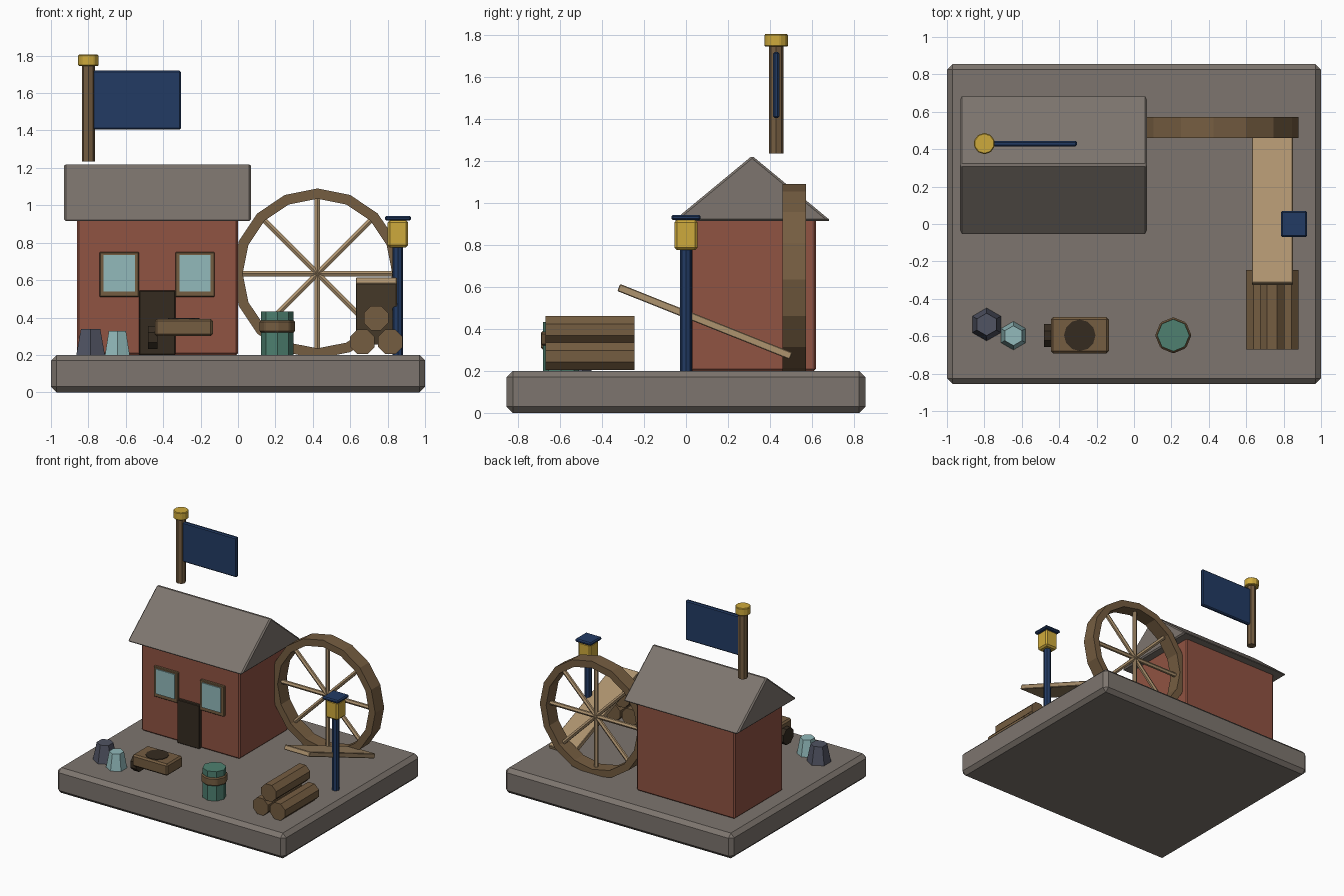
import bpy, bmesh, math
from mathutils import Vector, Matrix

if "Cube" in bpy.data.objects:
    bpy.data.objects.remove(bpy.data.objects["Cube"])


def material(name, rgb):
    lin = [((c / 255 + 0.055) / 1.055) ** 2.4 for c in rgb]
    m = bpy.data.materials.new(name)
    m.diffuse_color = (*lin, 1)
    m.use_nodes = True
    m.node_tree.nodes["Principled BSDF"].inputs["Base Color"].default_value = m.diffuse_color
    return m


STONE = material("warm_grey_stone", (125, 117, 110))
BRICK = material("brick_red", (144, 83, 66))
WOOD = material("brown_wood", (117, 93, 65))
TAN = material("tan_wood", (174, 147, 111))
DARK = material("dark_wood", (53, 43, 32))
NAVY = material("navy", (34, 59, 100))
GOLD = material("gold", (206, 170, 60))
GLASS = material("pale_glass", (146, 186, 187))
TEAL = material("teal_green", (78, 128, 112))
ROCK = material("blue_grey_rock", (80, 83, 98))


def finish(name, bm, mat, bevel=0.0):
    bmesh.ops.recalc_face_normals(bm, faces=bm.faces)
    me = bpy.data.meshes.new(name)
    bm.to_mesh(me)
    bm.free()
    me.materials.append(mat)
    ob = bpy.data.objects.new(name, me)
    bpy.context.collection.objects.link(ob)
    if bevel:
        mod = ob.modifiers.new("edge_bevel", "BEVEL")
        mod.width, mod.segments = bevel, 1
    return ob


def box(name, x, y, z, mat, bevel=0.0):
    """Box from (min, max) pairs."""
    bm = bmesh.new()
    bmesh.ops.create_cube(bm, size=1)
    for v in bm.verts:
        v.co = Vector([(a + b) / 2 + c * (b - a) for c, (a, b) in zip(v.co, (x, y, z))])
    return finish(name, bm, mat, bevel)


def rod(name, a, b, r, mat, sides=8, r2=None, turn=0.0, bevel=0.0):
    """Faceted cylinder or frustum from a to b."""
    a, b = Vector(a), Vector(b)
    rot = Vector((0, 0, 1)).rotation_difference(b - a).to_matrix().to_4x4()
    bm = bmesh.new()
    bmesh.ops.create_cone(bm, cap_ends=True, segments=sides, radius1=r,
                          radius2=r if r2 is None else r2, depth=(b - a).length,
                          matrix=Matrix.Translation((a + b) / 2) @ rot @ Matrix.Rotation(turn, 4, "Z"))
    return finish(name, bm, mat, bevel)


# Base slab and house body
box("base", (-1, 1), (-0.855, 0.855), (0, 0.2), STONE, 0.03)
box("house_walls", (-0.86, 0), (0.02, 0.62), (0.2, 0.93), BRICK, 0.01)

# Gable roof: triangle extruded along x
bm = bmesh.new()
f = bm.faces.new([bm.verts.new((-0.93, y, z)) for y, z in ((-0.06, 0.915), (0.69, 0.915), (0.315, 1.225))])
ext = bmesh.ops.extrude_face_region(bm, geom=[f])
bmesh.ops.translate(bm, vec=(1.0, 0, 0), verts=[g for g in ext["geom"] if isinstance(g, bmesh.types.BMVert)])
finish("roof", bm, STONE, 0.01)

# Door and two windows
box("door", (-0.53, -0.335), (-0.005, 0.03), (0.2, 0.545), DARK, 0.005)
for i, x in enumerate((-0.635, -0.23)):
    box(f"window_frame_{i}", (x - 0.105, x + 0.105), (0.0, 0.03), (0.51, 0.75), WOOD, 0.004)
    box(f"window_glass_{i}", (x - 0.083, x + 0.083), (-0.008, 0.001), (0.54, 0.735), GLASS)

# Flagpole floating above the roof
rod("flag_pole", (-0.8, 0.43, 1.235), (-0.8, 0.43, 1.75), 0.035, WOOD)
rod("flag_pole_cap", (-0.8, 0.43, 1.745), (-0.8, 0.43, 1.805), 0.057, GOLD, 10, bevel=0.005)
box("flag", (-0.78, -0.305), (0.415, 0.445), (1.405, 1.72), NAVY, 0.008)

# Waterwheel: sixteen-sided rim
C = Vector((0.425, 0.515, 0.635))
bm = bmesh.new()
rings = []
for i in range(16):
    d = Vector((math.sin(i * math.pi / 8), 0, math.cos(i * math.pi / 8)))
    rings.append([bm.verts.new(C + d * r + Vector((0, y, 0)))
                  for r, y in ((0.455, -0.056), (0.455, 0.056), (0.4, 0.056), (0.4, -0.056))])
for i in range(16):
    p, q = rings[i - 1], rings[i]
    for k in range(4):
        bm.faces.new((p[k - 1], p[k], q[k], q[k - 1]))
finish("wheel_rim", bm, WOOD)

# Four bars crossing the wheel make eight spokes
for i in range(4):
    d = Vector((math.sin(i * math.pi / 4), 0, math.cos(i * math.pi / 4))) * 0.415
    rod(f"wheel_spokes_{i}", C - d, C + d, 0.017, TAN, 6)

# Sloping plank beneath the wheel
plank = box("plank", (-0.11, 0.11), (-0.442, 0.442), (-0.018, 0.018), TAN, 0.004)
plank.location = (0.74, 0.09, 0.434)
plank.rotation_euler = (-math.radians(21.7), 0, 0)

# Lamp post
rod("lamp_post", (0.855, 0, 0.2), (0.855, 0, 0.79), 0.028, NAVY)
box("lamp_light", (0.8, 0.91), (-0.055, 0.055), (0.775, 0.92), GOLD, 0.012)
box("lamp_cap", (0.785, 0.925), (-0.07, 0.07), (0.918, 0.943), NAVY, 0.008)

# Log pile
for i, (x, z) in enumerate(((0.665, 0.27), (0.815, 0.27), (0.738, 0.397))):
    rod(f"log_{i}", (x, -0.67, z), (x, -0.245, z), 0.071, WOOD, 8, turn=math.pi / 8)

# Barrel with a hoop
rod("barrel", (0.21, -0.595, 0.2), (0.21, -0.595, 0.433), 0.086, TEAL, 8)
rod("barrel_hoop", (0.21, -0.595, 0.32), (0.21, -0.595, 0.385), 0.097, WOOD, 8, bevel=0.008)

# Small crate with a dark round lid and an end disc
box("crate", (-0.445, -0.135), (-0.692, -0.498), (0.3, 0.393), WOOD, 0.012)
rod("crate_lid", (-0.29, -0.595, 0.38), (-0.29, -0.595, 0.397), 0.084, DARK, 12)
rod("crate_end_disc", (-0.48, -0.597, 0.293), (-0.43, -0.597, 0.293), 0.067, DARK, 8, turn=math.pi / 8)

# Rock and crystal stumps
rod("rock", (-0.788, -0.537, 0.2), (-0.788, -0.537, 0.338), 0.088, ROCK, 6, 0.06)
rod("crystal", (-0.645, -0.597, 0.2), (-0.645, -0.597, 0.328), 0.076, GLASS, 6, 0.053)
